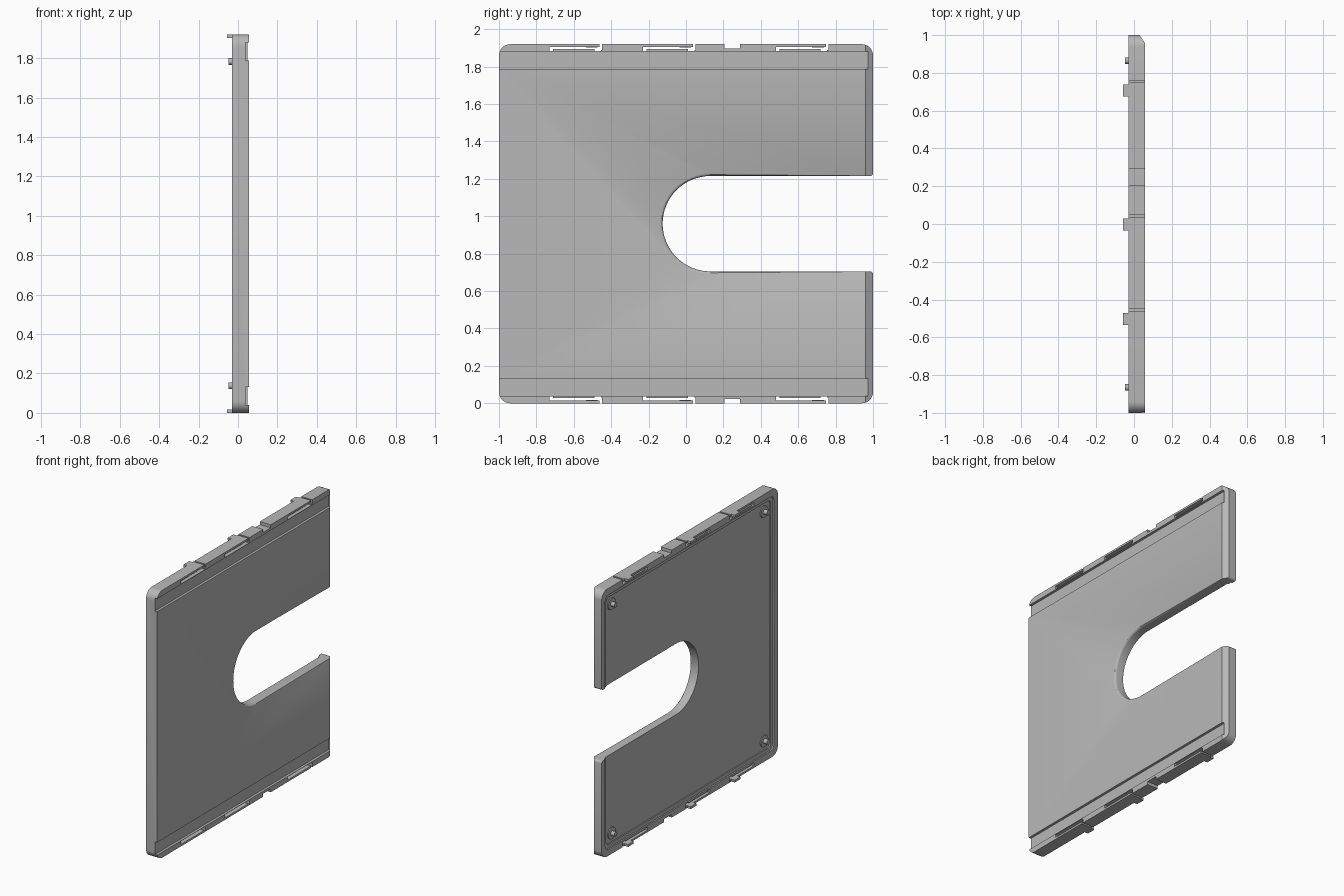
import bpy
import bmesh
from math import sin, cos, pi, radians

if "Cube" in bpy.data.objects:
    bpy.data.objects.remove(bpy.data.objects["Cube"], do_unlink=True)

BACK, FACE, H = -0.03, 0.057, 1.92
MID = H / 2

grey = bpy.data.materials.new("plain grey")
grey.use_nodes = True
grey.diffuse_color = (0.48, 0.48, 0.48, 1)
grey.node_tree.nodes["Principled BSDF"].inputs["Base Color"].default_value = (0.48, 0.48, 0.48, 1)


def finish(name, bm):
    bmesh.ops.recalc_face_normals(bm, faces=bm.faces)
    mesh = bpy.data.meshes.new(name)
    bm.to_mesh(mesh)
    bm.free()
    mesh.materials.append(grey)
    ob = bpy.data.objects.new(name, mesh)
    bpy.context.collection.objects.link(ob)
    return ob


def arc(cy, cz, r, a0, a1, steps=8):
    """Points of an arc in the y-z plane, angles in degrees."""
    return [(cy + r * cos(radians(a0 + (a1 - a0) * i / steps)),
             cz + r * sin(radians(a0 + (a1 - a0) * i / steps))) for i in range(steps + 1)]


def slab(points, x0, x1):
    """Extrude a y-z outline from x0 to x1."""
    bm = bmesh.new()
    face = bm.faces.new([bm.verts.new((x0, y, z)) for y, z in points])
    ext = bmesh.ops.extrude_face_region(bm, geom=[face])["geom"]
    bmesh.ops.translate(bm, vec=(x1 - x0, 0, 0),
                        verts=[v for v in ext if isinstance(v, bmesh.types.BMVert)])
    return bm


def rounded(y0, y1, z0, z1, r):
    return (arc(y0 + r, z0 + r, r, 180, 270) + arc(y1 - r, z0 + r, r, 270, 360)
            + arc(y1 - r, z1 - r, r, 0, 90) + arc(y0 + r, z1 - r, r, 90, 180))


def box(name, x0, x1, y0, y1, z0, z1):
    return finish(name, slab([(y0, z0), (y1, z0), (y1, z1), (y0, z1)], x0, x1))


def cut(target, cutter):
    mod = target.modifiers.new("cut", 'BOOLEAN')
    mod.operation = 'DIFFERENCE'
    mod.solver = 'EXACT'
    mod.object = cutter
    bpy.context.view_layer.objects.active = target
    bpy.ops.object.modifier_apply(modifier=mod.name)
    bpy.data.objects.remove(cutter, do_unlink=True)


def span(top, a, b):
    """Heights measured down from the top edge, or up from the bottom edge."""
    return (H - b, H - a) if top else (a, b)


# Main panel: rounded outline with a U-shaped slot open to the rear
R, S, T = 0.06, 0.255, 0.015
outline = (arc(-1 + R, R, R, 180, 270) + arc(1 - R, R, R, 270, 360)
           + arc(1 - T, MID - S - T, T, 0, 90, 4)
           + arc(0.13, MID, S, 270, 90, 32)
           + arc(1 - T, MID + S + T, T, 270, 360, 4)
           + arc(1 - R, H - R, R, 0, 90) + arc(-1 + R, H - R, R, 90, 180))
bm = slab(outline, BACK, FACE)
lip = [e for e in bm.edges if all(v.co.x > FACE - 0.001 and v.co.y < 1 - T + 0.001
                                  and abs(v.co.z - MID) < S + 0.001 for v in e.verts)]
bmesh.ops.bevel(bm, geom=lip, offset=0.015, segments=3, profile=0.5, affect='EDGES')
panel = finish("panel", bm)

# Stepped recess on the inner side, leaving a rim
cut(panel, finish("recess_cutter", slab(rounded(-0.955, 0.96, 0.048, H - 0.048, 0.04), -0.1, -0.02)))
cut(panel, finish("floor_cutter", slab(rounded(-0.93, 0.935, 0.073, H - 0.073, 0.03), -0.1, -0.012)))

# Chamfer along the rear end of the outer face
bm = bmesh.new()
wedge = bm.faces.new([bm.verts.new((x, y, -0.1)) for x, y in
                      ((FACE + 0.014, 0.94), (FACE - 0.042, 1.02), (FACE + 0.1, 1.02))])
ext = bmesh.ops.extrude_face_region(bm, geom=[wedge])["geom"]
bmesh.ops.translate(bm, vec=(0, 0, H + 0.2), verts=[v for v in ext if isinstance(v, bmesh.types.BMVert)])
cut(panel, finish("chamfer_cutter", bm))

CLIPS = (-0.73, -0.23, 0.48)
for top in (True, False):
    # Long guide groove on the outer face
    cut(panel, box("groove_cutter", FACE - 0.018, 0.2, -1.1, 0.972, *span(top, 0.04, 0.132)))
    # Locating notch in the edge
    cut(panel, box("notch_cutter", -0.2, 0.2, 0.205, 0.29, *span(top, -0.1, 0.022)))
    # Spring clip windows and the slits freeing their ends
    for y in CLIPS:
        cut(panel, box("window_cutter", -0.2, 0.2, y, y + 0.275, *span(top, 0.014, 0.037)))
        cut(panel, box("slit_cutter", -0.2, 0.2, y + 0.268, y + 0.281, *span(top, -0.1, 0.03)))

for top in (True, False):
    side = "top" if top else "bottom"
    for i, y in enumerate(CLIPS):
        box(f"{side}_clip_hook_{i + 1}", -0.057, BACK + 0.01, y + 0.195, y + 0.258, *span(top, 0, 0.017))
        box(f"{side}_clip_rib_{i + 1}", BACK + 0.005, 0.03, y + 0.02, y + 0.24, *span(top, 0.027, 0.04))


def peg(name, y, z, r, x0, x1):
    return finish(name, slab(arc(y, z, r, 0, 345, 23), x0, x1))


# Corner posts with low collars on the inner side
for y in (-0.865, 0.865):
    for z in (0.137, H - 0.137):
        peg("corner_post", y, z, 0.017, -0.048, 0.0)
        peg("post_collar", y, z, 0.042, -0.019, 0.0)

# Smooth the curved walls, keep the corners sharp
for ob in list(bpy.context.collection.objects):
    if ob.type == 'MESH' and grey.name in ob.data.materials:
        bpy.ops.object.select_all(action='DESELECT')
        ob.select_set(True)
        bpy.context.view_layer.objects.active = ob
        bpy.ops.object.shade_smooth_by_angle(angle=radians(30))
